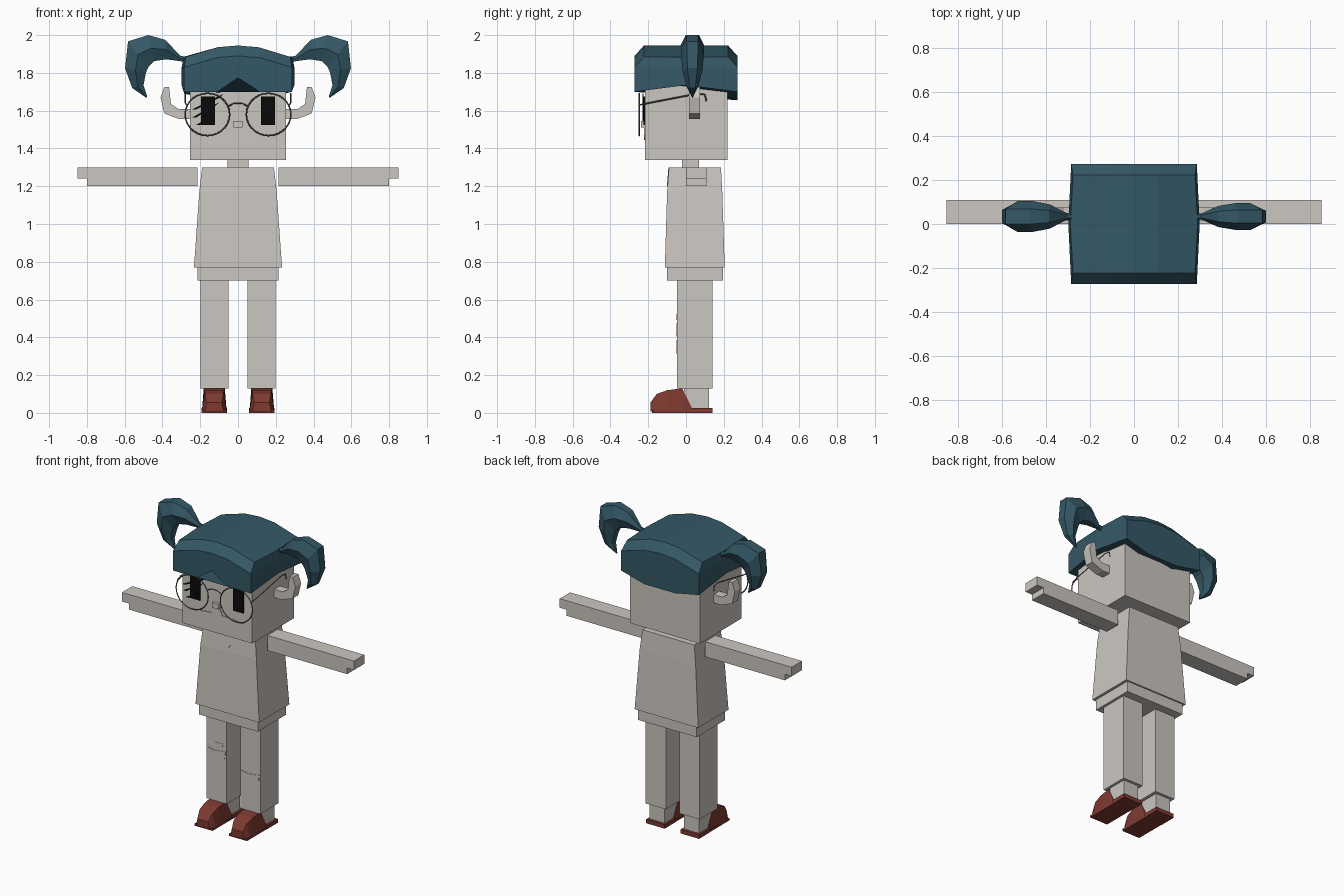
import bpy, bmesh, math
from mathutils import Vector

if "Cube" in bpy.data.objects:
    bpy.data.objects.remove(bpy.data.objects["Cube"], do_unlink=True)


def material(name, rgb):
    m = bpy.data.materials.new(name)
    m.use_nodes = True
    m.diffuse_color = (*rgb, 1)
    m.node_tree.nodes["Principled BSDF"].inputs["Base Color"].default_value = (*rgb, 1)
    return m


GREY = material("warm grey", (0.6, 0.565, 0.53))
TEAL = material("dark teal", (0.034, 0.098, 0.133))
RED = material("brick red", (0.21, 0.042, 0.03))
BLACK = material("black", (0.003, 0.003, 0.003))
WIRE = material("wire grey", (0.12, 0.115, 0.105))


def finish(name, bm, mat):
    bmesh.ops.recalc_face_normals(bm, faces=bm.faces)
    mesh = bpy.data.meshes.new(name)
    bm.to_mesh(mesh)
    bm.free()
    mesh.materials.append(mat)
    obj = bpy.data.objects.new(name, mesh)
    bpy.context.collection.objects.link(obj)
    return obj


def loft(name, rings, mat):
    """Skin a list of equal point rings and cap both ends."""
    bm = bmesh.new()
    loops = [[bm.verts.new(p) for p in ring] for ring in rings]
    n = len(loops[0])
    for a, b in zip(loops, loops[1:]):
        for i in range(n):
            j = (i + 1) % n
            bm.faces.new((a[i], a[j], b[j], b[i]))
    bm.faces.new(loops[0])
    bm.faces.new(loops[-1])
    return finish(name, bm, mat)


def slab(name, pts, y0, y1, mat):
    """Extrude an x-z outline from y0 to y1."""
    return loft(name, [[(x, y, z) for x, z in pts] for y in (y0, y1)], mat)


def rect(x, y0, y1, z):
    return [(-x, y0, z), (x, y0, z), (x, y1, z), (-x, y1, z)]


def box(name, x, y, z, mat):
    pts = [(x[0], z[0]), (x[1], z[0]), (x[1], z[1]), (x[0], z[1])]
    return slab(name, pts, y[0], y[1], mat)


def wire(name, pts):
    curve = bpy.data.curves.new(name, 'CURVE')
    curve.dimensions = '3D'
    curve.bevel_depth = 0.004
    curve.bevel_resolution = 0
    curve.use_fill_caps = True
    line = curve.splines.new('POLY')
    line.points.add(len(pts) - 1)
    for p, co in zip(line.points, pts):
        p.co = (*co, 1)
    curve.materials.append(WIRE)
    obj = bpy.data.objects.new(name, curve)
    bpy.context.collection.objects.link(obj)
    bpy.ops.object.select_all(action='DESELECT')
    obj.select_set(True)
    bpy.context.view_layer.objects.active = obj
    bpy.ops.object.convert(target='MESH')


# Head, neck and body
box("head", (-0.255, 0.255), (-0.217, 0.22), (1.34, 1.79), GREY)
box("neck", (-0.055, 0.055), (-0.02, 0.07), (1.28, 1.35), GREY)
loft("shirt", [rect(0.233, -0.112, 0.205, 0.77), rect(0.205, -0.1, 0.192, 1.17),
               rect(0.19, -0.09, 0.185, 1.30)], GREY)
box("shirt_hem", (-0.215, 0.215), (-0.1, 0.195), (0.7, 0.78), GREY)
loft("neckline", [[(-0.08, y, 1.3), (0, y - 0.008, 1.2), (0.08, y, 1.3)]
                  for y in (-0.093, -0.088)], GREY)

# Hair cap: hanging rim, bevelled edge and arched crown
XS = (-0.285, -0.11, 0, 0.115, 0.285)
FRINGE = (1.7, 1.7, 1.775, 1.7, 1.7)
NAPE = (1.69, 1.655, 1.655, 1.655, 1.7)
rim = [(x, -0.272, z) for x, z in zip(XS, FRINGE)] + [(0.298, 0, 1.735)]
rim += [(x, 0.272, z) for x, z in reversed(list(zip(XS, NAPE)))] + [(-0.298, 0, 1.735)]


def arch(x):
    return 1.89 - 0.06 * min(1, abs(x) / 0.285) ** 2


bm = bmesh.new()
low = [bm.verts.new(p) for p in rim]
mid = [bm.verts.new((x, y, arch(x))) for x, y, z in rim]
top = [bm.verts.new((x * 0.97, y * 0.82, arch(x) + 0.055)) for x, y, z in rim]
for a, b in ((low, mid), (mid, top)):
    for i in range(12):
        j = (i + 1) % 12
        bm.faces.new((a[i], a[j], b[j], b[i]))
for i in range(4):
    strip = [top[i], top[i + 1], top[9 - i], top[10 - i]]
    if i == 0:
        strip.append(top[11])
    if i == 3:
        strip.insert(2, top[5])
    bm.faces.new(strip)
bm.faces.new(low)
finish("hair_cap", bm, TEAL)

# Pigtail stations: outer x, z, inner x, z, half width
TAIL = ((0.27, 1.885, 0.27, 1.855, 0.015), (0.305, 1.89, 0.305, 1.862, 0.015),
        (0.385, 1.975, 0.38, 1.872, 0.055), (0.475, 2.0, 0.445, 1.862, 0.07),
        (0.582, 1.967, 0.475, 1.83, 0.07), (0.598, 1.825, 0.488, 1.8, 0.06),
        (0.56, 1.72, 0.5, 1.735, 0.035), (0.485, 1.668, 0.48, 1.672, 0.003))
# Upper shoe stations: y, bottom half width, top half width, bottom z, top z
SHOE = ((-0.188, 0.05, 0.04, 0.008, 0.055), (-0.155, 0.066, 0.048, 0.008, 0.1),
        (-0.1, 0.066, 0.052, 0.01, 0.12), (-0.02, 0.064, 0.056, 0.012, 0.13),
        (0.03, 0.06, 0.06, 0.015, 0.03))
EAR = ((0.25, 1.61), (0.317, 1.61), (0.355, 1.635), (0.365, 1.725),
       (0.39, 1.725), (0.41, 1.67), (0.39, 1.585), (0.31, 1.555), (0.25, 1.555))

for s, side in ((-1, "right"), (1, "left")):
    # Pigtail with a six-sided section
    rings = []
    for ox, oz, ix, iz, w in TAIL:
        w *= 1 if s < 0 else 0.87
        mx, mz = (ox + ix) / 2, (oz + iz) / 2
        section = ((ox, -w * .5, oz), (ox, w * .5, oz), (mx, w, mz),
                   (ix, w * .5, iz), (ix, -w * .5, iz), (mx, -w, mz))
        rings.append([(s * x, y + 0.034, z) for x, y, z in section])
    loft(side + "_pigtail", rings, TEAL)
    slab(side + "_ear", [(s * x, z) for x, z in EAR], 0.015, 0.075, GREY)

    # Arm with a thinner stepped hand
    arm = ((0.215, 1.2), (0.8, 1.2), (0.8, 1.24), (0.85, 1.24), (0.85, 1.3), (0.215, 1.3))
    slab(side + "_arm", [(s * x, z) for x, z in arm], 0, 0.108, GREY)

    # Leg, ankle and shoe
    box(side + "_leg", (s * 0.05, s * 0.198), (-0.047, 0.14), (0.13, 0.71), GREY)
    c = s * 0.126
    box(side + "_ankle", (c - 0.055, c + 0.055), (-0.01, 0.122), (0.02, 0.14), GREY)
    loft(side + "_shoe", [[(c - b, y, z0), (c + b, y, z0), (c + t, y, z1), (c - t, y, z1)]
                          for y, b, t, z0, z1 in SHOE], RED)
    box(side + "_sole", (c - 0.066, c + 0.066), (-0.18, 0.04), (0, 0.014), RED)
    box(side + "_heel", (c - 0.068, c + 0.068), (0.025, 0.14), (0, 0.026), RED)

    # Eye and spectacle frame
    box(side + "_eye", (s * 0.122, s * 0.195), (-0.225, -0.216), (1.525, 1.675), BLACK)
    ring = [(s * 0.162 + 0.118 * math.cos(a), -0.248, 1.58 + 0.112 * math.sin(a))
            for a in [math.tau * i / 28 for i in range(29)]]
    wire(side + "_lens_rim", ring)
    wire(side + "_temple", [(s * 0.272, -0.248, 1.63), (s * 0.278, -0.2, 1.64),
                            (s * 0.278, 0.06, 1.69), (s * 0.278, 0.1, 1.685),
                            (s * 0.278, 0.108, 1.65)])

wire("spectacle_bridge", [(-0.048, -0.248, 1.625), (-0.02, -0.248, 1.64),
                          (0.02, -0.248, 1.64), (0.048, -0.248, 1.625)])

# Slanted lash marks over the right eye
for k, (x0, z0, x1, z1) in enumerate(((-0.245, 1.605, -0.075, 1.69),
                                      (-0.24, 1.565, -0.1, 1.645),
                                      (-0.22, 1.525, -0.13, 1.58))):
    slab("lash_%d" % k, [(x0, z0), (x1, z1), (x1 - 0.02, z1 - 0.02), (x0 + 0.02, z0)],
         -0.229, -0.224, BLACK)

# Nose and muzzle
box("nose", (-0.023, 0.023), (-0.238, -0.216), (1.512, 1.545), GREY)
muzzle = [(-0.2, 1.455), (-0.04, 1.468), (-0.018, 1.513)]
muzzle += [(-x, z) for x, z in reversed(muzzle)] + [(0, 1.445)]
slab("muzzle", muzzle, -0.222, -0.216, GREY)

# Knee tears as thin plates
TEAR = ((-0.065, 0.035), (-0.02, 0.025), (0.03, 0.03), (0.065, 0.035),
        (0.06, -0.015), (0.03, -0.035), (-0.03, -0.035), (-0.058, -0.01))
for name, x, z, k in (("right_knee_tear", -0.123, 0.44, 1),
                      ("right_small_tear", -0.105, 0.507, 0.45),
                      ("left_knee_tear", 0.124, 0.35, 1)):
    slab(name, [(x + u * k, z + v * k) for u, v in TEAR], -0.05, -0.045, GREY)
